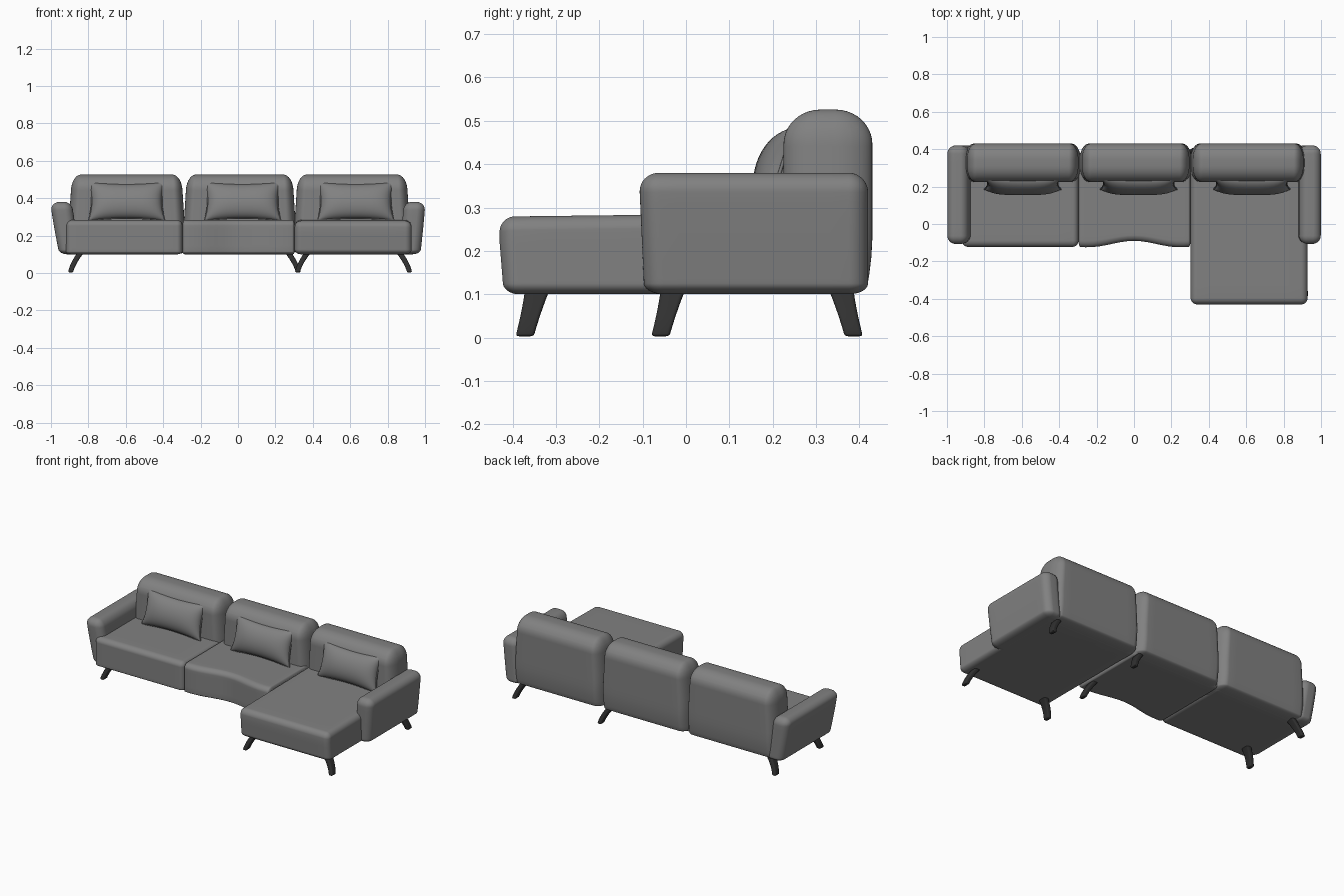
import bpy, bmesh, math
from mathutils import Vector

if "Cube" in bpy.data.objects:
    bpy.data.objects.remove(bpy.data.objects["Cube"], do_unlink=True)


def material(name, rgb):
    m = bpy.data.materials.new(name)
    m.use_nodes = True
    m.diffuse_color = (*rgb, 1)
    m.node_tree.nodes["Principled BSDF"].inputs["Base Color"].default_value = (*rgb, 1)
    return m


FABRIC = material("grey fabric", (0.22, 0.22, 0.22))
DARK = material("dark leg", (0.03, 0.03, 0.03))


def finish(bm, name, mat):
    bmesh.ops.recalc_face_normals(bm, faces=bm.faces)
    me = bpy.data.meshes.new(name)
    bm.to_mesh(me)
    bm.free()
    me.materials.append(mat)
    for p in me.polygons:
        p.use_smooth = True
    ob = bpy.data.objects.new(name, me)
    bpy.context.collection.objects.link(ob)
    return ob


def soft_box(name, lo, hi, r, r_low=None, deform=None, cuts=(6, 6, 6), mat=FABRIC, k=5):
    """Box with elliptical rounded corners; r_low is the vertical radius underneath."""
    lo, hi, r = Vector(lo), Vector(hi), Vector(r)
    bm = bmesh.new()
    bmesh.ops.create_cube(bm, size=2)
    bmesh.ops.subdivide_edges(bm, edges=bm.edges[:], cuts=2 * k, use_grid_fill=True)
    for v in bm.verts:
        t, side = Vector(), []
        for a in range(3):
            i = round((v.co[a] + 1) / 2 * (2 * k + 1))
            neg = i <= k
            t[a] = math.tan((i / k - 1 if neg else (i - k - 1) / k) * math.pi / 4)
            side.append(neg)
        t.normalize()
        for a in range(3):
            rad = r_low if (a == 2 and side[2] and r_low) else r[a]
            v.co[a] = (lo[a] + rad if side[a] else hi[a] - rad) + rad * t[a]
    # Extra loops across the flat spans so the shape can bend
    for a in range(3):
        for j in range(1, cuts[a]):
            co, no = Vector(), Vector()
            co[a] = lo[a] + (hi[a] - lo[a]) * j / cuts[a] + 0.0003
            no[a] = 1
            bmesh.ops.bisect_plane(bm, geom=bm.verts[:] + bm.edges[:] + bm.faces[:],
                                   plane_co=co, plane_no=no, dist=1e-5)
    if deform:
        for v in bm.verts:
            deform(v.co)
    return finish(bm, name, mat)


# Seats
def wavy_front(c):
    if c.y < 0:
        c.y += 0.013 * (1 - math.cos((c.x + 0.3) / 0.3 * math.pi)) * min(1, -c.y / 0.1)
        c.y -= 0.006 * math.sin((c.x + 0.3) / 0.2 * math.pi) * min(1, -c.y / 0.1)


def chaise_slope(c):
    if c.z > 0.2:
        c.z += 0.012 * (c.y + 0.1)
    if c.y < -0.2:
        c.y += 0.08 * max(0, 0.22 - c.z)


soft_box("left_seat", (-0.92, -0.122, 0.1), (-0.297, 0.38, 0.283), (0.03, 0.035, 0.03), 0.015)
soft_box("middle_seat", (-0.297, -0.122, 0.1), (0.303, 0.38, 0.283), (0.012, 0.035, 0.03), 0.015,
         wavy_front, (16, 8, 4))
soft_box("chaise_seat", (0.303, -0.43, 0.1), (0.928, 0.38, 0.283), (0.035, 0.035, 0.035), 0.025,
         chaise_slope, (6, 8, 6))


# Backrests: narrower and more rounded toward the top
def backrest(name, x0, x1):
    mid = (x0 + x1) / 2

    def shape(c):
        s = min(1, max(0, (c.z - 0.26) / 0.26))
        c.x = mid + (c.x - mid) * (1 - 0.055 * s)
        c.y -= 0.4 * max(0, 0.24 - c.z) ** 2 * 2
    soft_box(name, (x0, 0.225, 0.1), (x1, 0.43, 0.526), (0.05, 0.085, 0.08), 0.02,
             shape, (6, 4, 10))


backrest("left_backrest", -0.905, -0.285)
backrest("middle_backrest", -0.29, 0.308)
backrest("right_backrest", 0.302, 0.918)

# Armrests lean outward
for side, name, lean in ((-1, "left_end_armrest", 0.045), (1, "right_end_armrest", 0.025)):
    def lean_out(c, side=side, lean=lean):
        f = max(0, 0.36 - c.z) / 0.26
        c.x -= side * lean * f ** 1.2
        if c.y < 0:
            c.y += 0.012 * f
    xs = sorted((side * 0.885, side * 1.0))
    soft_box(name, (xs[0], -0.108, 0.1), (xs[1], 0.42, 0.38), (0.045, 0.045, 0.045), 0.025,
             lean_out, (3, 6, 8))


# Lumbar pillows with pinched corners and piping
def pillow(name, cx):
    n = 20
    base, up, out = Vector((cx, 0.217, 0.383)), Vector((0, 0.3, 0.954)), Vector((0, -0.954, 0.3))

    def place(u, v, w):
        x = u * 0.205 * (1 - 0.09 * (1 - v * v))
        h = v * 0.108 * (1 - 0.13 * (1 - u * u))
        return base + Vector((x, 0, 0)) + up * h + out * w
    bm = bmesh.new()
    for s in (-1, 1):
        g = bmesh.ops.create_grid(bm, x_segments=n, y_segments=n, size=1)
        for vert in g["verts"]:
            u, v = (math.sin(q * math.pi / 2) for q in vert.co.xy)
            puff = max(0, (1 - u ** 4) * (1 - v * v)) ** 0.5
            vert.co = place(u, v, s * 0.058 * puff)
    bmesh.ops.remove_doubles(bm, verts=bm.verts[:], dist=1e-5)
    finish(bm, name, FABRIC)
    cu = bpy.data.curves.new(name + "_piping", "CURVE")
    cu.dimensions, cu.bevel_depth, cu.bevel_resolution = "3D", 0.004, 2
    sp = cu.splines.new("POLY")
    ts = [i / 8 - 1 for i in range(16)]
    loop = ([(t, -1) for t in ts] + [(1, t) for t in ts]
            + [(-t, 1) for t in ts] + [(-1, -t) for t in ts])
    sp.points.add(len(loop) - 1)
    for p, (u, v) in zip(sp.points, loop):
        p.co = (*place(u, v, 0), 1)
    sp.use_cyclic_u = True
    cu.materials.append(FABRIC)
    bpy.context.collection.objects.link(bpy.data.objects.new(name + "_piping", cu))


for label, cx in (("left", -0.595), ("middle", 0.025), ("right", 0.63)):
    pillow(label + "_pillow", cx)


# Curved splayed legs: foot position, x splay and y splay direction
def leg(name, x, y, sx, sy):
    def bend(c):
        t = max(0, c.z) / 0.11
        c.x = x + (c.x - x) * (1 + 0.35 * t) - sx * 0.055 * t ** 1.5
        c.y = y + (c.y - y) * (1 + 0.35 * t * t) - sy * 0.03 * t
    soft_box(name, (x - 0.013, y - 0.021, 0.003), (x + 0.013, y + 0.021, 0.112),
             (0.008, 0.008, 0.006), None, bend, (1, 1, 8), DARK, 2)


leg("front_left_leg", -0.895, -0.06, -1, -1)
leg("front_middle_leg", 0.322, -0.06, 1, -1)
leg("chaise_inner_leg", 0.318, -0.373, -1, -1)
leg("chaise_outer_leg", 0.917, -0.373, 1, -1)
leg("back_left_leg", -0.895, 0.388, -1, 1)
leg("back_middle_leg", 0.322, 0.388, 1, 1)
leg("back_right_leg", 0.917, 0.388, 1, 1)
